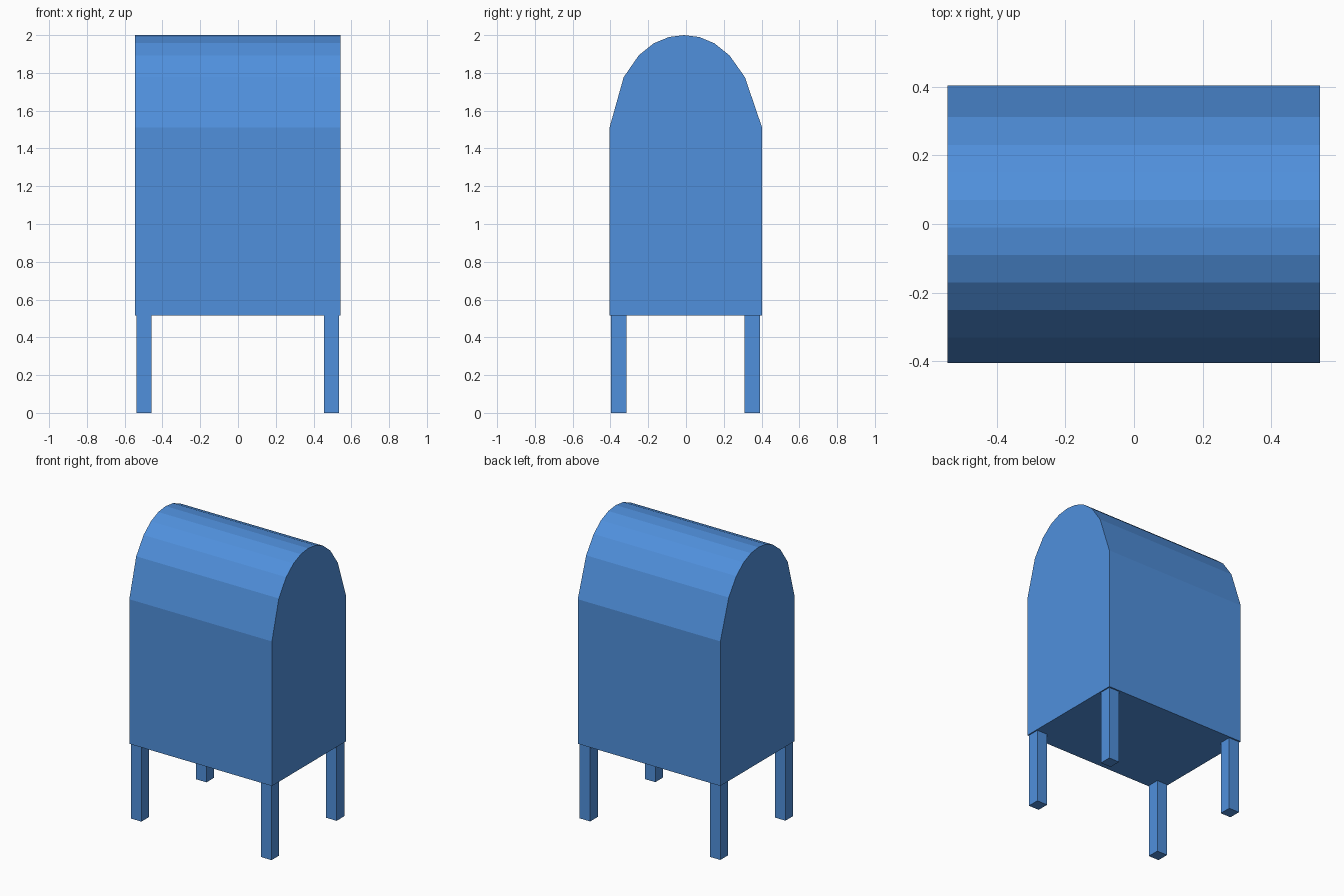
import bpy, bmesh

if "Cube" in bpy.data.objects:
    bpy.data.objects.remove(bpy.data.objects["Cube"])

blue = bpy.data.materials.new("blue_paint")
blue.diffuse_color = (0.08, 0.28, 0.72, 1)
blue.use_nodes = True
blue.node_tree.nodes["Principled BSDF"].inputs["Base Color"].default_value = blue.diffuse_color


def prism(name, profile, x0, x1):
    """Extrude a (y, z) profile along x from x0 to x1."""
    bm = bmesh.new()
    face = bm.faces.new([bm.verts.new((x0, y, z)) for y, z in profile])
    ext = bmesh.ops.extrude_face_region(bm, geom=[face])
    verts = [g for g in ext["geom"] if isinstance(g, bmesh.types.BMVert)]
    bmesh.ops.translate(bm, verts=verts, vec=(x1 - x0, 0, 0))
    bmesh.ops.recalc_face_normals(bm, faces=bm.faces)
    mesh = bpy.data.meshes.new(name)
    bm.to_mesh(mesh)
    bm.free()
    mesh.materials.append(blue)
    obj = bpy.data.objects.new(name, mesh)
    bpy.context.collection.objects.link(obj)
    return obj


# Body: upright box with a faceted rounded top
base_z = 0.515
body_profile = [
    (-0.405, base_z), (-0.405, 1.51), (-0.33, 1.777), (-0.25, 1.893),
    (-0.17, 1.957), (-0.09, 1.99), (-0.01, 2.0), (0.07, 1.99),
    (0.15, 1.957), (0.23, 1.893), (0.312, 1.777), (0.403, 1.51), (0.403, base_z),
]
prism("mailbox_body", body_profile, -0.544, 0.542)

# Four square legs under the corners
for side, x0, x1 in (("left", -0.537, -0.457), ("right", 0.454, 0.534)):
    for end, y0, y1 in (("front", -0.398, -0.315), ("back", 0.31, 0.393)):
        prism(f"{end}_{side}_leg",
              [(y0, 0), (y1, 0), (y1, base_z), (y0, base_z)], x0, x1)
